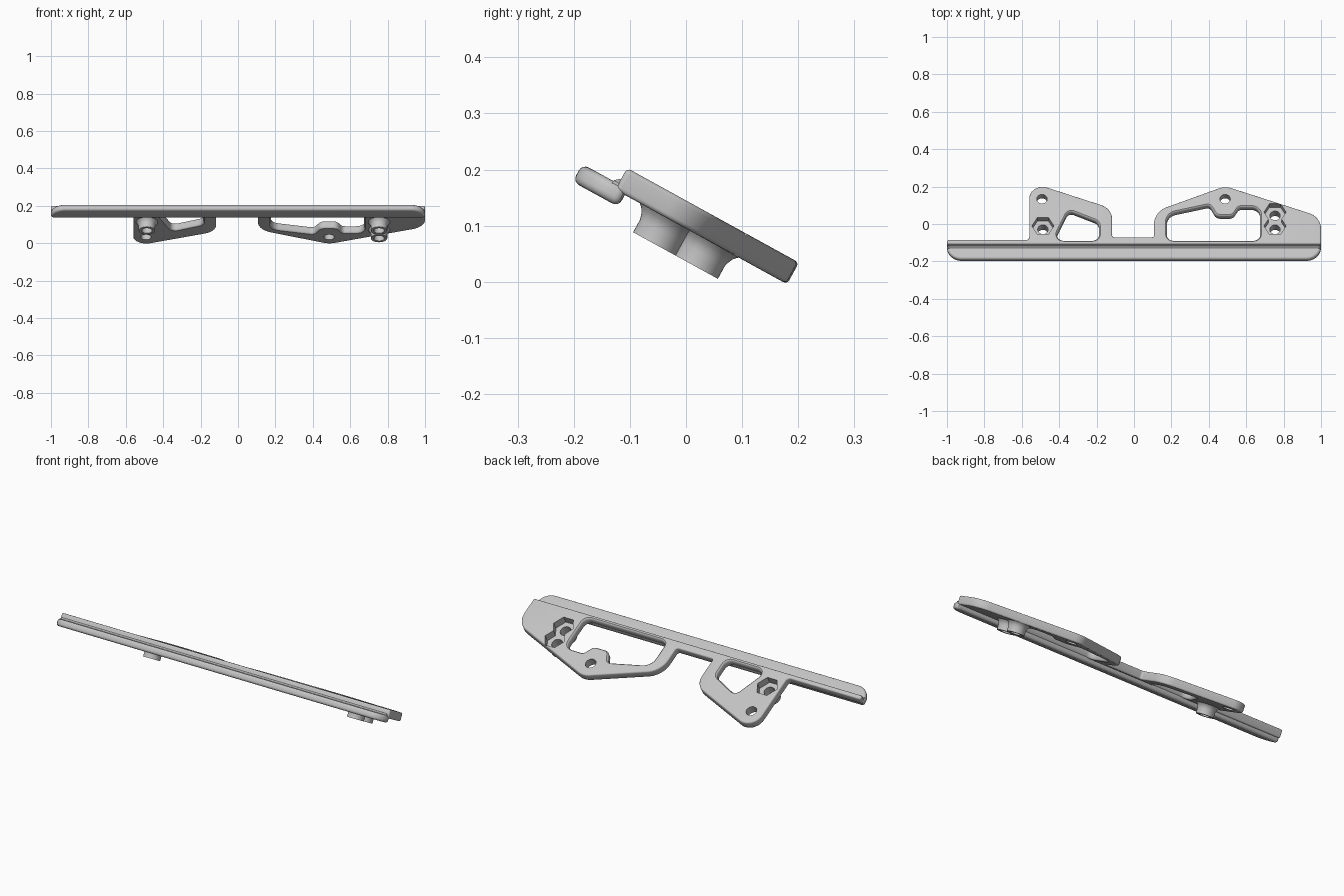
import bpy, bmesh, math
from mathutils import Vector, Matrix

if "Cube" in bpy.data.objects:
    bpy.data.objects.remove(bpy.data.objects["Cube"])

TILT = math.radians(28.8)
TOP, UNDER, FOOT = 0.127, 0.083, 0.032      # heights measured along the plate normal

grey = bpy.data.materials.new("plain grey")
grey.use_nodes = True
grey.diffuse_color = (0.55, 0.55, 0.55, 1)
grey.node_tree.nodes["Principled BSDF"].inputs["Base Color"].default_value = grey.diffuse_color


def slope(y):
    """Plan depth of a point on the top face -> distance along the tilted plate."""
    return (y - TOP * math.sin(TILT)) / math.cos(TILT)


def rounded(corners, steps=8):
    """Anticlockwise outline with an arc of the given radius at each (x, y, radius)."""
    out = []
    for i, (x, y, r) in enumerate(corners):
        p = Vector((x, y))
        a = (Vector(corners[i - 1][:2]) - p).normalized()
        b = (Vector(corners[(i + 1) % len(corners)][:2]) - p).normalized()
        half = a.angle(b) / 2
        centre = p + (a + b).normalized() * (r / math.sin(half))
        start = p + a * (r / math.tan(half)) - centre
        end = p + b * (r / math.tan(half)) - centre
        out += [centre + start.lerp(end, k / steps).normalized() * r for k in range(steps + 1)]
    return out


def plan(corners):
    return rounded([(x, slope(y), r) for x, y, r in corners])


def circle(x, u, r, sides):
    return [Vector((x + r * math.cos(t), u + r * math.sin(t)))
            for t in (2 * math.pi * k / sides for k in range(sides))]


def inset(pts, d):
    """Outline moved inward by d (outward when negative)."""
    out = []
    for i, p in enumerate(pts):
        e = (p - pts[i - 1]).normalized()
        f = (pts[(i + 1) % len(pts)] - p).normalized()
        m, n = Vector((-e.y, e.x)), Vector((-f.y, f.x))
        out.append(p + (m + n) * (d / (1 + m.dot(n))))
    return out


def solid(name, outline, profile):
    """Closed solid lofted through (inset, height) steps of one outline."""
    bm = bmesh.new()
    rings = [[bm.verts.new((p.x, p.y, h)) for p in inset(outline, d)] for d, h in profile]
    count = len(outline)
    for a, b in zip(rings, rings[1:]):
        for k in range(count):
            j = (k + 1) % count
            bm.faces.new((a[k], a[j], b[j], b[k]))
    caps = [bm.faces.new(rings[0][::-1]), bm.faces.new(rings[-1])]
    bm.normal_update()
    bmesh.ops.triangulate(bm, faces=caps)
    bmesh.ops.recalc_face_normals(bm, faces=bm.faces)
    mesh = bpy.data.meshes.new(name)
    bm.to_mesh(mesh)
    bm.free()
    mesh.materials.append(grey)
    ob = bpy.data.objects.new(name, mesh)
    bpy.context.collection.objects.link(ob)
    return ob


def rim(low, high, r, steps=4):
    """Loft steps of a slab whose upper and lower edges are rounded by r."""
    arc = [(r * (1 - math.sin(t)), r * (1 - math.cos(t)))
           for t in (math.pi / 2 * k / steps for k in range(steps + 1))]
    return [(d, low + h) for d, h in arc] + [(d, high - h) for d, h in reversed(arc)]


def combine(body, other, operation):
    mod = body.modifiers.new(operation, "BOOLEAN")
    mod.operation, mod.solver, mod.object = operation, "EXACT", other
    bpy.context.view_layer.objects.active = body
    bpy.ops.object.modifier_apply(modifier=mod.name)
    bpy.data.objects.remove(other)


# Plate with its two brackets
plate_edge = plan([
    (-1, -0.105, 0.009), (1, -0.105, 0.009), (1, 0.04, 0.1), (0.487, 0.205, 0.09),
    (0.107, 0.068, 0.11), (0.107, -0.068, 0.012), (-0.117, -0.068, 0.012),
    (-0.117, 0.085, 0.09), (-0.56, 0.228, 0.07), (-0.56, -0.083, 0.018),
    (-1, -0.083, 0.009)])
body = solid("bracket_plate", plate_edge, rim(UNDER, TOP, 0.008))

# Openings in the brackets, flaring at both faces
small_opening = plan([
    (-0.43, -0.086, 0.035), (-0.187, -0.086, 0.035), (-0.187, 0.012, 0.04),
    (-0.35, 0.075, 0.03)])
large_opening = plan([
    (0.176, -0.086, 0.035), (0.674, -0.086, 0.035), (0.674, 0.092, 0.045),
    (0.56, 0.092, 0.025), (0.53, 0.045, 0.035), (0.44, 0.045, 0.035),
    (0.405, 0.104, 0.025), (0.176, 0.055, 0.06)])
flared = [(-0.01, UNDER - 0.002), (-0.003, UNDER + 0.003), (0, UNDER + 0.008),
          (0, TOP - 0.008), (-0.003, TOP - 0.003), (-0.01, TOP + 0.002)]
for outline in (small_opening, large_opening):
    combine(body, solid("opening", outline, flared), "DIFFERENCE")

# Front rail with rounded front corners, and the web that fills the groove behind it
rail_edge = rounded([(-1, -0.263, 0.078), (1, -0.263, 0.078),
                     (1, -0.17, 0.0135), (-1, -0.17, 0.0135)])
combine(body, solid("front_rail", rail_edge, rim(0.059, 0.095, 0.013)), "UNION")
web_edge = [Vector((x, u)) for x, u in
            ((-0.995, -0.2), (0.995, -0.2), (0.995, -0.172), (-0.995, -0.172))]
combine(body, solid("groove_web", web_edge, [(0, 0.068), (0, 0.0965), (0.008, 0.104)]), "UNION")

# Flared bosses under the nut pockets
pockets = [(-0.487, -0.01), (0.754, -0.01), (0.754, 0.064)]
flare = [(0, FOOT), (0, 0.058), (-0.003, 0.068), (-0.007, 0.076),
         (-0.014, UNDER), (-0.014, UNDER + 0.008)]
for x, y in pockets:
    combine(body, solid("boss", circle(x, slope(y), 0.044, 40), flare), "UNION")

# Hexagonal nut pockets, then round screw holes
for x, y in pockets:
    cutter = solid("pocket", circle(x, slope(y), 0.059, 6), [(0, 0.087), (0, 0.2)])
    combine(body, cutter, "DIFFERENCE")
for x, y in pockets + [(-0.492, 0.134), (0.487, 0.134)]:
    cutter = solid("screw_hole", circle(x, slope(y), 0.028, 32), [(0, -0.1), (0, 0.2)])
    combine(body, cutter, "DIFFERENCE")

# Tilt the finished part and shade it
body.data.transform(Matrix.Rotation(-TILT, 4, "X"))
bpy.ops.object.select_all(action="DESELECT")
body.select_set(True)
bpy.context.view_layer.objects.active = body
bpy.ops.object.shade_smooth_by_angle(angle=math.radians(35))
